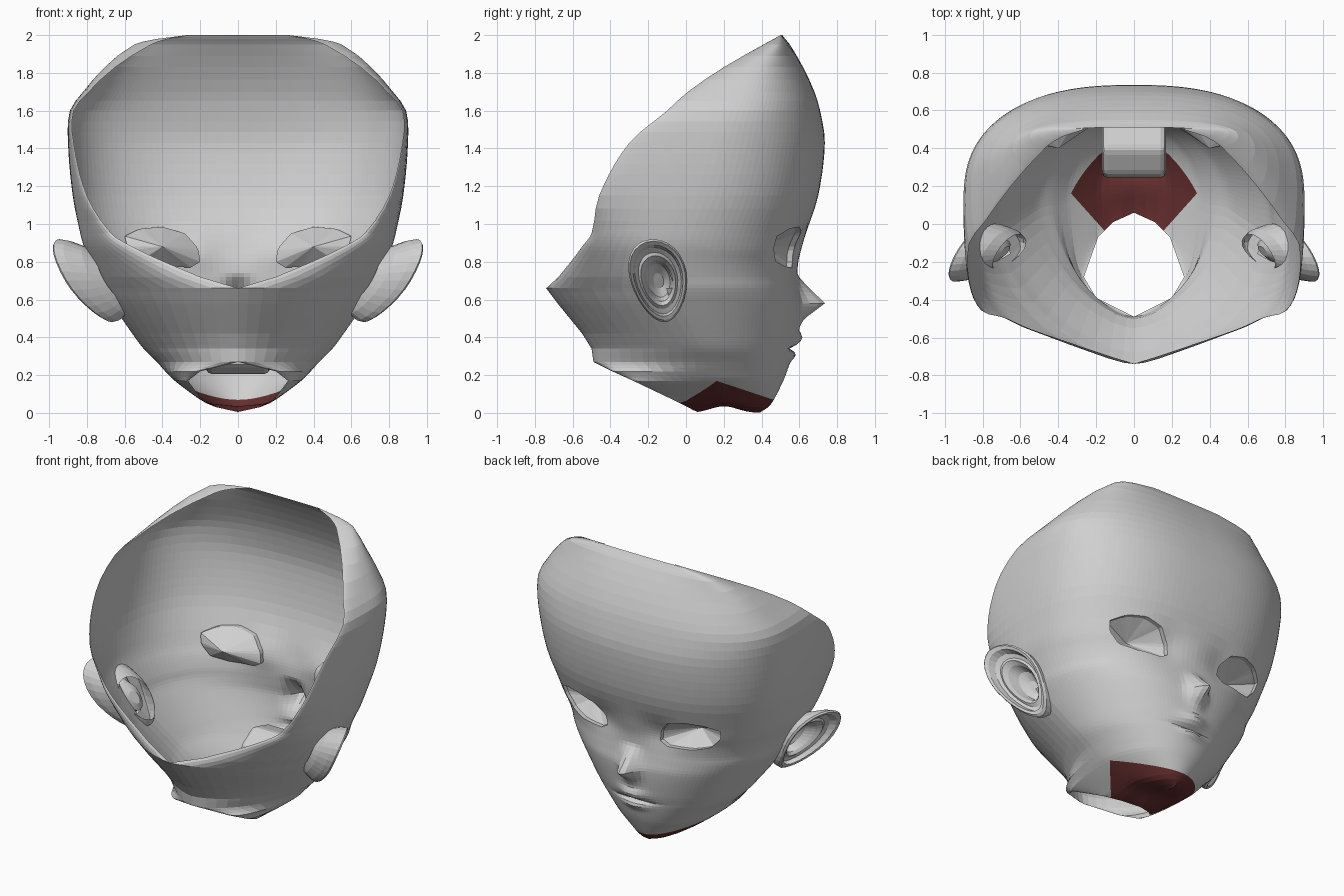
import bpy, bmesh, math
from mathutils import Vector

if "Cube" in bpy.data.objects:
    bpy.data.objects.remove(bpy.data.objects["Cube"])


def material(name, col):
    m = bpy.data.materials.new(name)
    m.diffuse_color = (*col, 1)
    m.use_nodes = True
    m.node_tree.nodes["Principled BSDF"].inputs["Base Color"].default_value = m.diffuse_color
    return m


GREY = material("pale grey", (0.63, 0.63, 0.63))
RED = material("dark red", (0.13, 0.027, 0.027))

# Head sections: height, front y, half width, y of widest point, y and x of the back end
SECTIONS = [
    (0.00, .39, .00, .22, .06, .00), (0.03, .435, .13, .20, .01, .11),
    (0.07, .465, .20, .15, -.07, .19), (0.17, .515, .335, .12, -.28, .265),
    (0.22, .535, .385, .10, -.39, .20), (0.27, .55, .43, .10, -.49, 0),
    (0.34, .567, .50, .08, -.50, 0), (0.42, .585, .56, .04, -.55, 0),
    (0.58, .605, .67, -.03, -.68, 0), (0.66, .595, .72, -.05, -.74, 0),
    (0.72, .59, .745, -.08, -.675, .20), (0.80, .595, .78, -.10, -.61, .39),
    (0.88, .615, .815, -.10, -.55, .56), (0.95, .635, .835, -.08, -.50, .67),
    (1.15, .70, .875, .00, -.46, .80), (1.43, .735, .90, .08, -.30, .87),
    (1.60, .71, .89, .15, -.10, .87), (1.70, .68, .82, .22, .01, .79),
    (1.83, .62, .705, .32, .20, .65), (1.95, .55, .55, .46, .41, .46),
    (1.98, .525, .43, .49, .465, .37), (2.00, .51, .27, .505, .50, .26)]
NOSE = [(.44, 0), (.50, .03), (.58, .13), (.64, .075), (.73, 0)]


def section(z):
    """Front and width are smoothed over height; the open rim only above the neck."""
    S = SECTIONS
    i = max(k for k in range(len(S) - 1) if S[k][0] <= z + 1e-9)
    a, b = S[i], S[i + 1]
    h = b[0] - a[0]
    t = (z - a[0]) / h
    out = []
    for c in range(1, 6):
        v = a[c] + (b[c] - a[c]) * t
        if 0 < i < len(S) - 2 and (c < 4 or a[0] > .75):
            p, q = S[i - 1], S[i + 2]
            m0 = (b[c] - p[c]) / (b[0] - p[0]) * h
            m1 = (q[c] - a[c]) / (q[0] - a[0]) * h
            v = ((2*t**3 - 3*t*t + 1) * a[c] + (t**3 - 2*t*t + t) * m0
                 + (3*t*t - 2*t**3) * b[c] + (t**3 - t*t) * m1)
        out.append(v)
    return out


def bump(x, z, cx, cz, sx, sz):
    return math.exp(-((x - cx) / sx) ** 2 - ((z - cz) / sz) ** 2)


def front_y(x, z):
    """Face surface with nose, lips and eye hollows."""
    F, W, yc, _, _ = section(z)
    n = 2.0 + 0.5 * min(1, max(0, (z - .35) / .5))
    s = min(1, abs(x) / W) if W > 1e-6 else 0
    y = yc + (F - yc) * max(0, 1 - s ** n) ** (1 / n)
    for (z0, h0), (z1, h1) in zip(NOSE, NOSE[1:]):
        if z0 <= z < z1:
            y += (h0 + (h1 - h0) * (z - z0) / (z1 - z0)) * bump(x, 0, 0, 0, .06, 1)
            break
    y += .035 * bump(x, z, 0, .395, .085, .04) - .03 * bump(x, z, 0, .342, .12, .014)
    y += .022 * bump(x, z, 0, .305, .08, .028) - .03 * bump(abs(x), z, .22, .86, .12, .1)
    return y


def half_row(z, nf=36, nb=12):
    """Points from the middle of the face round to the open back edge."""
    F, W, yc, ye, xe = section(z)
    pts = []
    for i in range(nf + 1):
        x = W * math.sin(math.pi / 2 * i / nf)
        y = front_y(x, z) if W > 1e-6 else F + (yc - F) * i / nf
        pts.append((x, y))
    e = 1.1 + .15 * max(0, min(1, (z - .15) / .2, (1.0 - z) / .35))
    for i in range(1, nb + 1):
        p = math.pi / 2 * i / nb
        pts.append((xe + (W - xe) * max(0, math.cos(p)) ** e,
                    yc + (ye - yc) * math.sin(p) ** e))
    lift = .035 * max(0, 1 - z / .06)
    return [(x, y, z + lift * math.exp(-((y - .2) / .1) ** 2)) for x, y in pts]


def finish(bm, name, mats):
    me = bpy.data.meshes.new(name)
    bm.to_mesh(me)
    bm.free()
    for m in mats:
        me.materials.append(m)
    ob = bpy.data.objects.new(name, me)
    bpy.context.collection.objects.link(ob)
    return ob


# Head shell
heights = []
for a, b in zip(SECTIONS, SECTIONS[1:]):
    k = max(2, round((b[0] - a[0]) / (.018 if a[0] < .95 else .06)))
    heights += [a[0] + (b[0] - a[0]) * i / k for i in range(k)]
heights.append(2.0)
bm = bmesh.new()
rows = []
for z in heights:
    half = half_row(z)
    full = [(-x, y, h) for x, y, h in reversed(half[1:])] + half
    rows.append([bm.verts.new(p) for p in full])
for r, q in zip(rows, rows[1:]):
    for i in range(len(r) - 1):
        bm.faces.new((r[i + 1], r[i], q[i], q[i + 1]))
bmesh.ops.remove_doubles(bm, verts=bm.verts, dist=.001)

# Chin patch: cut along its straight borders, then colour
for co, no in [((.17, -.02, 0), (1, -.895, 0)), ((-.17, -.02, 0), (-1, -.895, 0)),
               ((0, .16, .17), (0, .33, 1))]:
    low = [f for f in bm.faces if f.calc_center_median().z < .25]
    geom = low + list({e for f in low for e in f.edges}) + list({v for f in low for v in f.verts})
    bmesh.ops.bisect_plane(bm, geom=geom, dist=1e-5, plane_co=co, plane_no=Vector(no).normalized())
for f in bm.faces:
    c = f.calc_center_median()
    if c.z < .17 - .33 * (c.y - .16) and abs(c.x) < .17 + .895 * (c.y + .02) and c.z < .2:
        f.material_index = 1

# Eye openings with a short rim and a hollow faceted back
CX, CZ = .40, .88
OUTLINE = [(.20, .80), (.21, .87), (.28, .95), (.40, .985), (.52, .975),
           (.60, .935), (.585, .87), (.52, .80), (.42, .775), (.25, .77)]
POLAR = sorted((math.atan2(z - CZ, x - CX), x - CX, z - CZ) for x, z in OUTLINE)
POLAR = ([(POLAR[-1][0] - 2 * math.pi, *POLAR[-1][1:])] + POLAR
         + [(POLAR[0][0] + 2 * math.pi, *POLAR[0][1:])])


def eye_radius(a):
    """Distance from the eye centre to the straight outline edge at an angle."""
    for (a0, x0, z0), (a1, x1, z1) in zip(POLAR, POLAR[1:]):
        if a0 <= a <= a1:
            ex, ez = x1 - x0, z1 - z0
            return (x0 * ez - z0 * ex) / (math.cos(a) * ez - math.sin(a) * ex)
    return .1


def in_eye(c):
    dx, dz = abs(c.x) - CX, c.z - CZ
    return c.y > .2 and math.hypot(dx, dz) < eye_radius(math.atan2(dz, dx))


def at_ear(c):
    return abs(c.x) > .5 and ((c.y + .14) / .07) ** 2 + ((c.z - .70) / .11) ** 2 < 1


gone = [f for f in bm.faces if in_eye(f.calc_center_median()) or at_ear(f.calc_center_median())]
bmesh.ops.delete(bm, geom=gone, context='FACES')
for side in (1, -1):
    edges = [e for e in bm.edges if e.is_boundary and all(
        v.co.y > .2 and math.hypot(v.co.x * side - CX, v.co.z - CZ) < .33 for v in e.verts)]
    for v in {v for e in edges for v in e.verts}:
        a = math.atan2(v.co.z - CZ, v.co.x * side - CX)
        r = eye_radius(a)
        x, z = CX + r * math.cos(a), CZ + r * math.sin(a)
        v.co = (x * side, front_y(x, z), z)
    ext = bmesh.ops.extrude_edge_only(bm, edges=edges)['geom']
    for v in [g for g in ext if isinstance(g, bmesh.types.BMVert)]:
        v.co.y -= .03
    apex = bm.verts.new((CX * side, .40, CZ))
    for e in [g for g in ext if isinstance(g, bmesh.types.BMEdge)]:
        if e.is_boundary:
            bm.faces.new((e.verts[0], e.verts[1], apex))
bmesh.ops.recalc_face_normals(bm, faces=bm.faces)
finish(bm, "head_shell", [GREY, RED])

# Ears: rings running from the head, over the rim and into the bowl
RINGS = [(.60, -.17), (.80, -.12), (.96, -.045), (1.0, 0), (.95, .012), (.86, .005),
         (.80, -.035), (.68, -.045), (.60, -.035), (.50, -.06), (.40, -.12), (.18, -.15)]


def ear(side, name, n=28):
    b = bmesh.new()
    rings = []
    for s, off in RINGS:
        ring = []
        for i in range(n):
            t = 2 * math.pi * i / n
            u, w = math.cos(t) * s, math.sin(t) * s
            y = -.145 + .15 * u * (1 + .2 * w) - .03 * w
            z = .70 + .22 * w
            x = .835 + .45 * (z - .70) - .5 * (y + .15) - min(0, z - .70) ** 2 + off
            ring.append(b.verts.new((x * side, y, z)))
        rings.append(ring)
    for r, q in zip(rings, rings[1:]):
        for i in range(n):
            b.faces.new((r[i], r[(i + 1) % n], q[(i + 1) % n], q[i]))
    b.faces.new(rings[-1])
    bmesh.ops.recalc_face_normals(b, faces=b.faces)
    finish(b, name, [GREY])


ear(1, "right_ear")
ear(-1, "left_ear")

# Mouth pocket behind the lips
b = bmesh.new()
side_profile = [(.53, .40), (.39, .44), (.26, .36), (.24, .25), (.38, .20), (.50, .28)]
ends = [[b.verts.new((x, y, z)) for y, z in side_profile] for x in (-.17, .17)]
for i in range(5):
    b.faces.new((ends[0][i], ends[0][i + 1], ends[1][i + 1], ends[1][i]))
b.faces.new(ends[0])
b.faces.new(ends[1])
bmesh.ops.recalc_face_normals(b, faces=b.faces)
pocket = finish(b, "mouth_pocket", [GREY])
bev = pocket.modifiers.new("soft_edges", 'BEVEL')
bev.width = .03
bev.segments = 2
